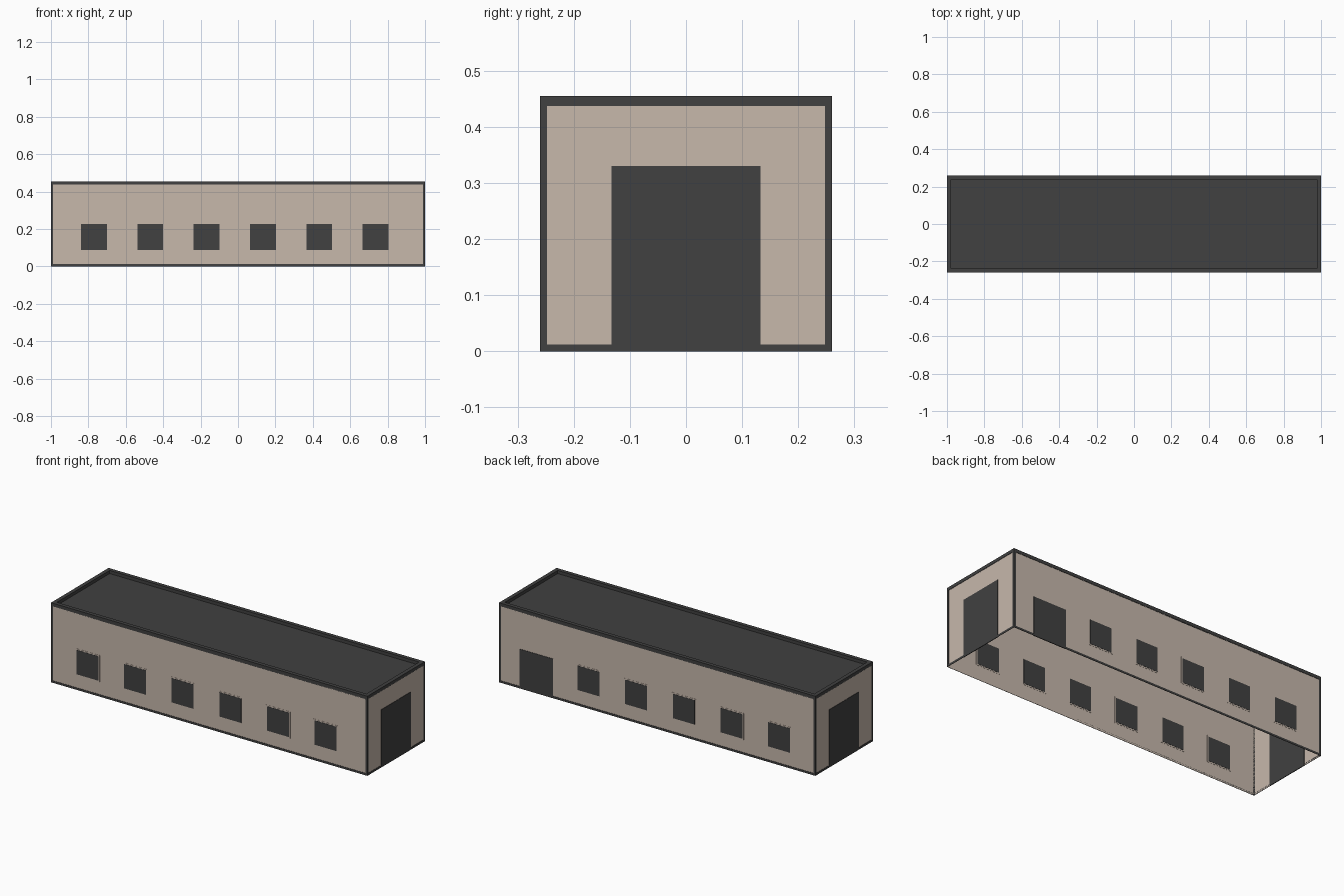
import bpy
import bmesh

cube = bpy.data.objects.get("Cube")
if cube:
    bpy.data.objects.remove(cube, do_unlink=True)

X, Y, H = 1.0, 0.26, 0.455      # outer half sizes and height
SKIN = 0.002                    # how far trim stands off the walls
TRIM = 0.012                    # width of the edge trim
WX, WY = X - SKIN, Y - SKIN     # wall planes
ROOF_Z, RIM = 0.437, 0.022


def make_material(name, rgb):
    mat = bpy.data.materials.new(name)
    mat.use_nodes = True
    mat.diffuse_color = (*rgb, 1)
    bsdf = mat.node_tree.nodes["Principled BSDF"]
    bsdf.inputs["Base Color"].default_value = (*rgb, 1)
    bsdf.inputs["Roughness"].default_value = 0.8
    return mat


beige = make_material("beige wall", (0.57, 0.48, 0.41))
dark = make_material("dark grey", (0.052, 0.052, 0.052))


def finish(name, bm, mat):
    mesh = bpy.data.meshes.new(name)
    bm.to_mesh(mesh)
    bm.free()
    mesh.materials.append(mat)
    obj = bpy.data.objects.new(name, mesh)
    bpy.context.collection.objects.link(obj)
    return obj


def add_box(bm, low, high):
    verts = bmesh.ops.create_cube(bm, size=1)["verts"]
    for v in verts:
        for i in range(3):
            v.co[i] = low[i] if v.co[i] < 0 else high[i]


def box(name, low, high, mat):
    bm = bmesh.new()
    add_box(bm, low, high)
    return finish(name, bm, mat)


# Thin wall shell, open underneath
bm = bmesh.new()
add_box(bm, (-WX, -WY, 0), (WX, WY, ROOF_Z))
caps = [f for f in bm.faces if abs(f.normal.z) > 0.5]
bmesh.ops.delete(bm, geom=caps, context="FACES_ONLY")
finish("walls", bm, beige)

# Sunken roof deck with a raised rim
box("roof_deck", (-WX, -WY, ROOF_Z - 0.004), (WX, WY, ROOF_Z), dark)
bm = bmesh.new()
for s in (-1, 1):
    y0, y1 = sorted((s * Y, s * (Y - RIM)))
    add_box(bm, (-X, y0, ROOF_Z), (X, y1, H))
    x0, x1 = sorted((s * X, s * (X - RIM)))
    add_box(bm, (x0, RIM - Y, ROOF_Z), (x1, Y - RIM, H))
finish("roof_rim", bm, dark)

# Edge trim: corner posts, base and top strips
for sx in (-1, 1):
    for sy in (-1, 1):
        bm = bmesh.new()
        x0, x1 = sorted((sx * (X - TRIM), sx * X))
        y0, y1 = sorted((sy * WY, sy * Y))
        add_box(bm, (x0, y0, 0), (x1, y1, ROOF_Z))
        x0, x1 = sorted((sx * WX, sx * X))
        y0, y1 = sorted((sy * (Y - TRIM), sy * WY))
        add_box(bm, (x0, y0, 0), (x1, y1, ROOF_Z))
        finish("corner_trim", bm, dark)

for label, z0, z1 in (("base", 0, TRIM), ("top", H - TRIM, H - 0.001)):
    bm = bmesh.new()
    for s in (-1, 1):
        y0, y1 = sorted((s * WY, s * (Y - 0.0003)))
        add_box(bm, (-WX, y0, z0), (WX, y1, z1))
        x0, x1 = sorted((s * WX, s * (X - 0.0003)))
        add_box(bm, (x0, -WY, z0), (x1, WY, z1))
    finish(label + "_trim", bm, dark)

# Large end doors, visible from inside as well
for side, s in (("left", 1), ("right", -1)):
    box(side + "_end_door", (s * WX - SKIN, -0.133, 0),
        (s * WX + SKIN, 0.133, 0.33), dark)

# Single back door
box("back_door", (0.66, WY - SKIN, 0), (0.87, WY + SKIN, 0.225), dark)


# Square windows with a slim frame
def window(name, x, y):
    box(name + "_frame", (x - 0.077, y - 0.001, 0.082),
        (x + 0.077, y + 0.001, 0.235), beige)
    box(name + "_pane", (x - 0.069, y - SKIN, 0.089),
        (x + 0.069, y + SKIN, 0.228), dark)


for i in range(6):
    x = -0.77 + 0.301 * i
    window("front_window", x, -WY)
    if i < 5:
        window("back_window", x, WY)
